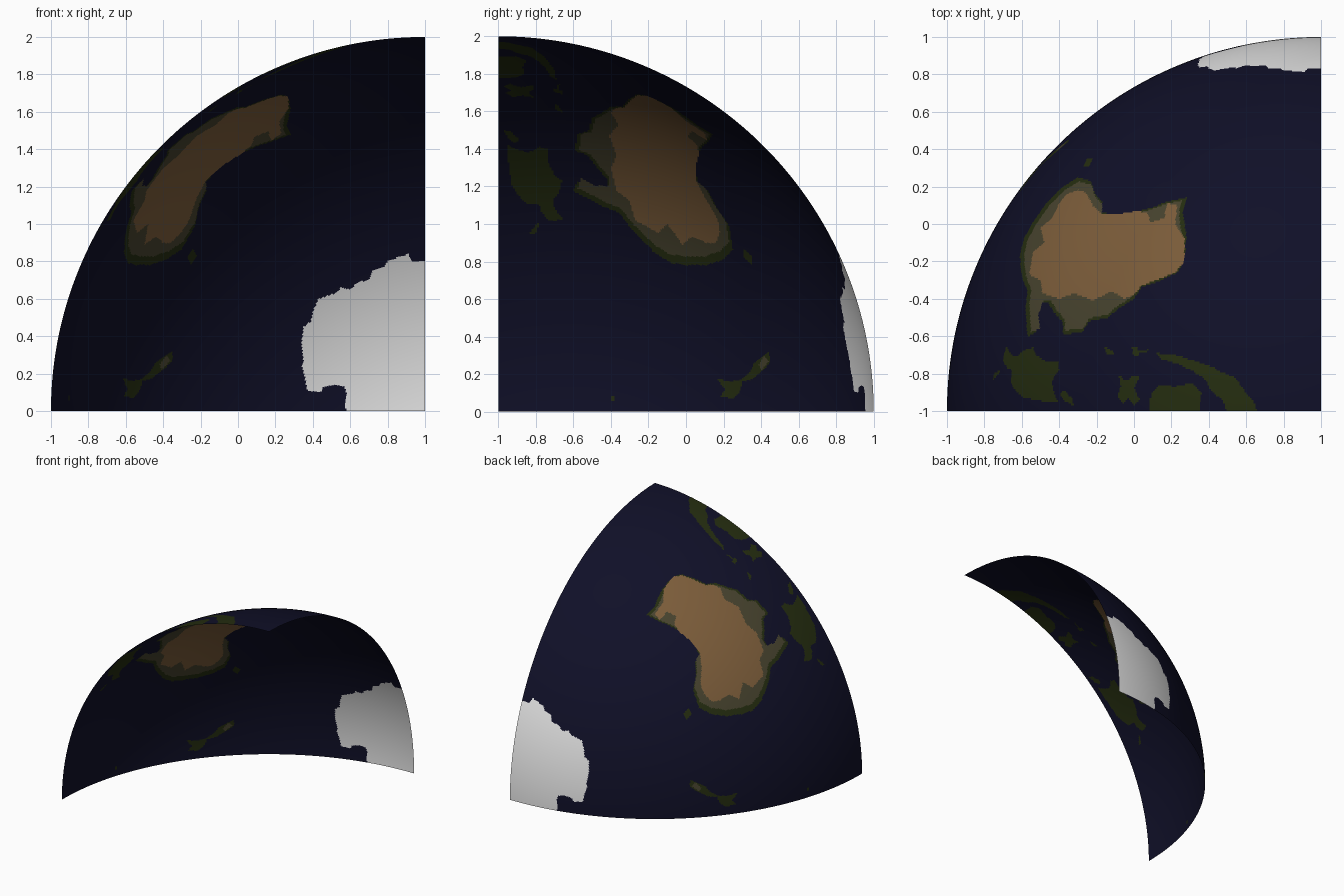
import bpy, math

N = 320                       # grid steps along each side of the octant
R, CX, CY = 2.0, 1.0, -1.0    # sphere radius and centre (z = 0)


def material(name, rgb):
    m = bpy.data.materials.new(name)
    m.diffuse_color = (*rgb, 1)
    return m


OCEAN, GREEN, OLIVE, BROWN, ICE = range(5)
mats = [material("ocean_navy", (0.005, 0.005, 0.021)),
        material("forest_green", (0.018, 0.026, 0.005)),
        material("scrub_olive", (0.062, 0.055, 0.027)),
        material("desert_brown", (0.200, 0.108, 0.042)),
        material("ice_white", (0.80, 0.80, 0.80))]

# Coast outlines seen from the top (x, y)
mainland = [(-.30, .25), (-.23, .23), (-.21, .16), (-.17, .12), (-.17, .06), (-.08, .05),
            (.03, .07), (.10, .09), (.18, .12), (.28, .14), (.26, .06), (.28, -.05),
            (.27, -.2), (.23, -.26), (.15, -.30), (.04, -.34), (0, -.40), (-.08, -.45),
            (-.14, -.50), (-.24, -.52), (-.28, -.58), (-.38, -.59), (-.38, -.53),
            (-.43, -.47), (-.46, -.42), (-.50, -.42), (-.53, -.50), (-.52, -.58),
            (-.57, -.60), (-.58, -.45), (-.57, -.36), (-.60, -.28), (-.61, -.17),
            (-.59, -.08), (-.54, .01), (-.47, .11), (-.38, .20)]
desert = [(-.30, .18), (-.26, .17), (-.22, .10), (-.17, .05), (-.1, .05), (.02, .07),
          (.07, .06), (.09, .01), (.16, .03), (.18, .11), (.23, .10), (.22, 0),
          (.27, -.08), (.27, -.2), (.22, -.26), (.04, -.33), (0, -.38), (-.05, -.40),
          (-.12, -.36), (-.22, -.41), (-.32, -.37), (-.40, -.40), (-.49, -.37),
          (-.50, -.30), (-.56, -.27), (-.54, -.15), (-.48, -.10), (-.50, -.02),
          (-.44, .03), (-.40, .11), (-.36, .16)]
# olive scrub is the mainland drawn in a little from the coast
scrub = [(-.17 + (x + .17) * .95, -.17 + (y + .17) * .95) for x, y in mainland]
south_island = [(-.27, .31), (-.25, .35), (-.22, .35), (-.24, .31)]
long_island = [(.12, -.69), (.22, -.70), (.32, -.73), (.43, -.77), (.46, -.79), (.54, -.82),
               (.59, -.89), (.64, -.95), (.66, -1.01), (.50, -1.01), (.47, -.94),
               (.41, -.89), (.38, -.83), (.32, -.79), (.24, -.75), (.14, -.72)]
round_island = [(.10, -.90), (.14, -.86), (.22, -.87), (.31, -.85), (.36, -.90),
                (.35, -1.01), (.08, -1.01), (.08, -.95)]
forked_island = [(-.08, -.81), (-.04, -.84), (0, -.81), (.03, -.81), (0, -.88), (.03, -.94),
                 (0, -.97), (-.03, -.93), (-.06, -.96), (-.09, -.92), (-.07, -.87)]
islet_a = [(-.16, -.65), (-.10, -.69), (-.12, -.70), (-.15, -.69)]
islet_b = [(-.01, -.66), (.02, -.66), (.03, -.70), (0, -.71)]
islet_c = [(.03, -.68), (.08, -.67), (.08, -.68), (.03, -.69)]

# Coast outlines seen from the right (y, z)
jungle_island = [(-.95, 1.42), (-.91, 1.40), (-.84, 1.38), (-.78, 1.41), (-.74, 1.40),
                 (-.73, 1.32), (-.70, 1.26), (-.66, 1.23), (-.68, 1.16), (-.71, 1.13),
                 (-.70, 1.08), (-.65, 1.02), (-.73, 1.02), (-.77, 1.06), (-.78, 1.10),
                 (-.85, 1.11), (-.90, 1.16), (-.93, 1.21), (-.94, 1.29), (-.95, 1.35)]
islet_d = [(-.83, .95), (-.80, 1.0), (-.78, 1.01), (-.80, .95)]
islet_e = [(-.97, 1.50), (-.93, 1.49), (-.89, 1.45), (-.91, 1.43), (-.95, 1.46)]
islet_f = [(-.40, .06), (-.40, .08), (-.38, .08), (-.38, .06)]

# Coast outlines seen from the front (x, z)
twin_islands = [(-.35, .32), (-.35, .27), (-.40, .22), (-.43, .20), (-.47, .17), (-.51, .16),
                (-.53, .10), (-.56, .07), (-.61, .08), (-.59, .12), (-.62, .18), (-.57, .16),
                (-.52, .17), (-.47, .21), (-.44, .26), (-.40, .29)]
twin_scrub = [(-.38, .30), (-.42, .25), (-.41, .22), (-.36, .27)]
ice_cap = [(1.01, .80), (.93, .80), (.91, .84), (.85, .82), (.80, .80), (.78, .77),
           (.72, .75), (.70, .70), (.64, .69), (.60, .65), (.55, .66), (.52, .63),
           (.43, .60), (.40, .53), (.39, .48), (.35, .45), (.34, .36), (.35, .27),
           (.34, .25), (.36, .17), (.37, .11), (.44, .10), (.46, .13), (.52, .14),
           (.57, .13), (.58, .09), (.57, .05), (.58, -.01), (1.01, -.01)]

# Painting order: (colour, the two axes of the view, outlines); later ones win
TOP, RIGHT, FRONT = (0, 1), (1, 2), (0, 2)
layers = [(GREEN, TOP, [mainland, south_island, long_island, round_island, forked_island,
                        islet_a, islet_b, islet_c]),
          (GREEN, RIGHT, [jungle_island, islet_d, islet_e, islet_f]),
          (GREEN, FRONT, [twin_islands]),
          (OLIVE, TOP, [scrub]), (OLIVE, FRONT, [twin_scrub]),
          (BROWN, TOP, [desert]), (ICE, FRONT, [ice_cap])]
regions = []
for colour, axes, outlines in layers:
    for o in outlines:
        us, vs = zip(*o)
        regions.insert(0, (colour, axes, o, min(us), max(us), min(vs), max(vs)))


def inside(u, v, poly):
    hit = False
    for (x1, y1), (x2, y2) in zip(poly, poly[1:] + poly[:1]):
        if (y1 > v) != (y2 > v) and u < x1 + (v - y1) * (x2 - x1) / (y2 - y1):
            hit = not hit
    return hit


def surface(i, j):
    a, b = i / N * math.pi / 2, j / N * math.pi / 2
    return (CX - R * math.sin(a) * math.cos(b), CY + R * math.cos(a),
            R * math.sin(a) * math.sin(b))


def colour_at(p):
    for colour, (m, n), poly, u0, u1, v0, v1 in regions:
        u, v = p[m], p[n]
        if u0 <= u <= u1 and v0 <= v <= v1 and inside(u, v, poly):
            return colour
    return OCEAN


# Globe octant: one open curved sheet, its pole at the ice cap corner
W = N + 1
verts = [surface(i, j) for i in range(W) for j in range(W)]
faces, colours = [], []
for i in range(N):
    for j in range(N):
        k = i * W + j
        quad = (k, k + W, k + W + 1, k + 1)
        faces.append(quad if i else quad[:3])
        colours.append(colour_at(surface(i + .5, j + .5)))

mesh = bpy.data.meshes.new("globe_section")
mesh.from_pydata(verts, [], faces)
for m in mats:
    mesh.materials.append(m)
mesh.polygons.foreach_set("material_index", colours)
mesh.polygons.foreach_set("use_smooth", [True] * len(faces))
mesh.update()
globe = bpy.data.objects.new("globe_section", mesh)
bpy.context.collection.objects.link(globe)
